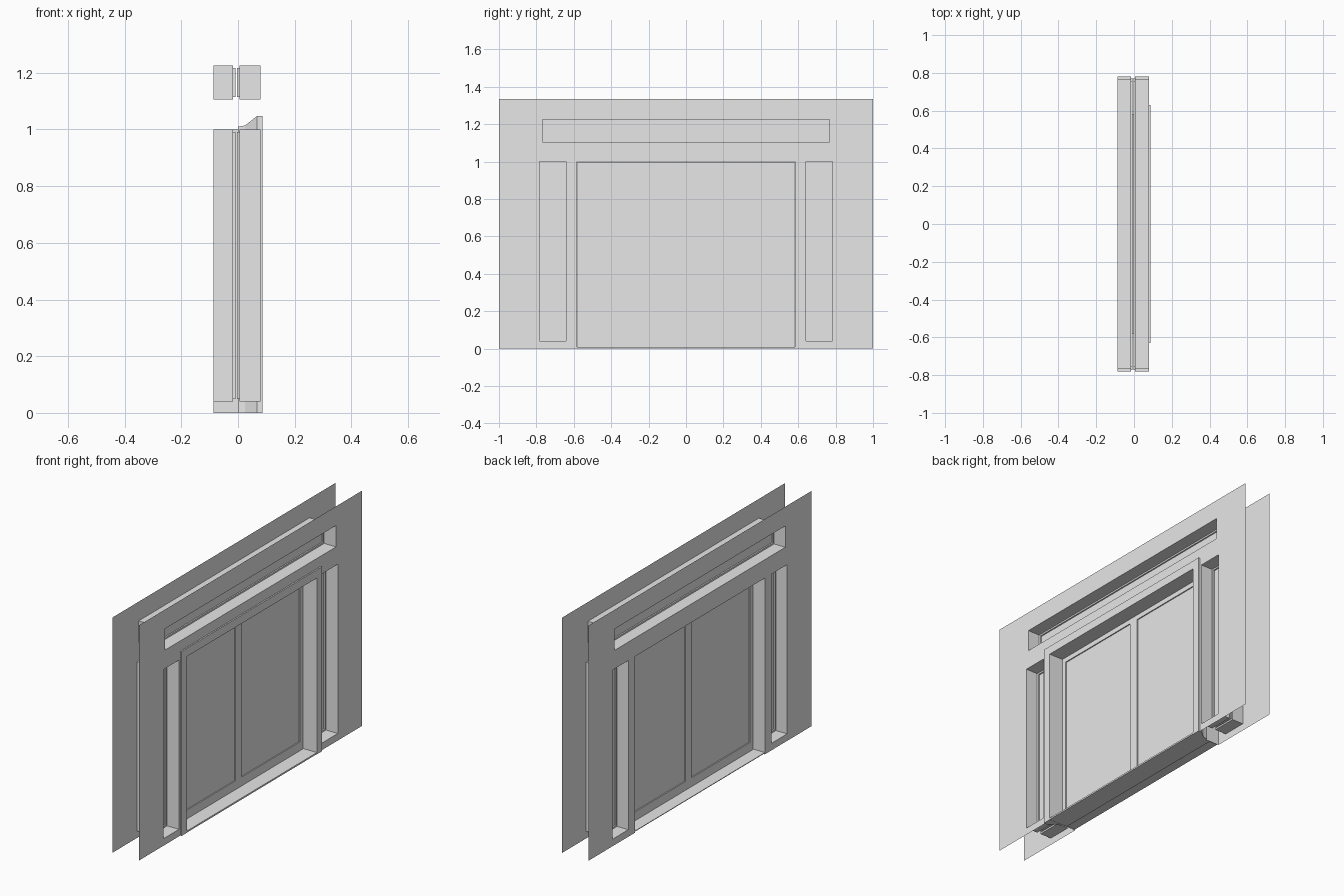
import bpy, bmesh
from mathutils import Vector

cube = bpy.data.objects.get("Cube")
if cube:
    bpy.data.objects.remove(cube, do_unlink=True)

grey = bpy.data.materials.new("plain_grey")
grey.use_nodes = True
grey.diffuse_color = (0.8, 0.8, 0.8, 1)
grey.node_tree.nodes["Principled BSDF"].inputs["Base Color"].default_value = (0.8, 0.8, 0.8, 1)

# Main dimensions
BACK, FRONT, TRIM = -0.087, 0.079, 0.087
HEIGHT = 1.335
DOOR_Y, DOOR_Z = 0.583, 1.0
# Openings as (y0, y1, z0, z1)
OPENINGS = {
    "left_sidelight": (0.642, 0.782, 0.04, 1.0),
    "right_sidelight": (-0.782, -0.642, 0.04, 1.0),
    "transom": (-0.766, 0.766, 1.105, 1.226),
}
DOORWAY = (-DOOR_Y, DOOR_Y, 0, DOOR_Z)


def finish(name, bm, solid=False):
    bmesh.ops.remove_doubles(bm, verts=bm.verts, dist=0.00001)
    if solid:
        bmesh.ops.recalc_face_normals(bm, faces=bm.faces)
    mesh = bpy.data.meshes.new(name)
    bm.to_mesh(mesh)
    bm.free()
    mesh.materials.append(grey)
    obj = bpy.data.objects.new(name, mesh)
    bpy.context.collection.objects.link(obj)
    return obj


def face(bm, points, toward):
    """Add a face whose normal looks at the given point."""
    f = bm.faces.new([bm.verts.new(p) for p in points])
    f.normal_update()
    if f.normal.dot(Vector(toward) - f.calc_center_median()) < 0:
        f.normal_flip()


def rect(x, box, inset=0):
    y0, y1, z0, z1 = box
    y0, y1, z0, z1 = y0 + inset, y1 - inset, z0 + inset, z1 - inset
    return [(x, y0, z0), (x, y1, z0), (x, y1, z1), (x, y0, z1)]


def box(bm, x0, x1, area):
    middle = Vector(((x0 + x1) / 2, (area[0] + area[1]) / 2, (area[2] + area[3]) / 2))
    size = Vector((x1 - x0, area[1] - area[0], area[3] - area[2]))
    made = bmesh.ops.create_cube(bm, size=1)["verts"]
    for v in made:
        v.co = middle + v.co * size


# Wall sheets: a lattice that leaves out every opening
def wall(name, x, side):
    holes = list(OPENINGS.values()) + [DOORWAY]
    ys = sorted({-1, 1}.union(*[h[:2] for h in holes]))
    zs = sorted({0, HEIGHT}.union(*[h[2:] for h in holes]))
    bm = bmesh.new()
    for y0, y1 in zip(ys, ys[1:]):
        for z0, z1 in zip(zs, zs[1:]):
            cy, cz = (y0 + y1) / 2, (z0 + z1) / 2
            if not any(h[0] < cy < h[1] and h[2] < cz < h[3] for h in holes):
                face(bm, rect(x, (y0, y1, z0, z1)), (side * 9, cy, cz))
    finish(name, bm)


wall("outer_wall", FRONT, 1)
wall("inner_wall", BACK, -1)


# Windows: deep reveal, narrow stop and pane, seen from both sides
def window(name, area):
    bm = bmesh.new()
    cy, cz = (area[0] + area[1]) / 2, (area[2] + area[3]) / 2
    for side, sheet, stop, pane in ((1, FRONT, 0.005, -0.003), (-1, BACK, -0.017, -0.009)):
        toward = (side * 9, cy, cz)
        rings = [rect(sheet, area), rect(stop, area),
                 rect(stop, area, 0.009), rect(pane, area, 0.009)]
        for a, b in zip(rings, rings[1:]):
            for i in range(4):
                j = (i + 1) % 4
                face(bm, [a[i], a[j], b[j], b[i]], toward)
        face(bm, rings[-1], toward)
    finish(name, bm)


for name, area in OPENINGS.items():
    window(name + "_window", area)


# Door surround: a profile of (x, outward offset) run up, across and down
def surround(name, profile, closed):
    bm = bmesh.new()
    stations = []
    for y_sign, at_top in ((-1, 0), (-1, 1), (1, 1), (1, 0)):
        stations.append([bm.verts.new((x, y_sign * (DOOR_Y + o), at_top * (DOOR_Z + o)))
                         for x, o in profile])
    n = len(profile)
    for a, b in zip(stations, stations[1:]):
        for i in range(n if closed else n - 1):
            j = (i + 1) % n
            bm.faces.new([a[i], a[j], b[j], b[i]])
    if closed:
        bm.faces.new(stations[0])
        bm.faces.new(stations[-1])
    else:
        for f in bm.faces:
            f.normal_update()
            if f.normal.dot(Vector((0, 0, 0.5)) - f.calc_center_median()) < 0:
                f.normal_flip()
    finish(name, bm, closed)


surround("door_casing", [(0, 0), (0, 0.01), (0.025, 0.014), (0.067, 0.047),
                         (TRIM, 0.047), (TRIM, 0)], True)
surround("door_reveal", [(BACK, 0), (0, 0)], False)

# Threshold: stepped underside below the doors
bm = bmesh.new()
box(bm, BACK, -0.03, (-DOOR_Y, DOOR_Y, 0.006, 0.01))
box(bm, -0.03, TRIM, (-DOOR_Y, DOOR_Y, 0.001, 0.01))
finish("threshold", bm, True)

# Door leaves: stiles and rails around a recessed panel
for name, y0, y1 in (("right_door", -DOOR_Y + 0.004, -0.001), ("left_door", 0.001, DOOR_Y - 0.004)):
    z0, z1, stile, rail = 0.01, DOOR_Z - 0.003, 0.027, 0.05
    bm = bmesh.new()
    for area in ((y0, y0 + stile, z0, z1), (y1 - stile, y1, z0, z1),
                 (y0 + stile, y1 - stile, z0, z0 + rail),
                 (y0 + stile, y1 - stile, z1 - stile, z1)):
        box(bm, -0.016, 0.003, area)
    finish(name + "_frame", bm, True)
    bm = bmesh.new()
    box(bm, -0.01, -0.003, (y0 + stile, y1 - stile, z0 + rail, z1 - stile))
    finish(name + "_panel", bm, True)
